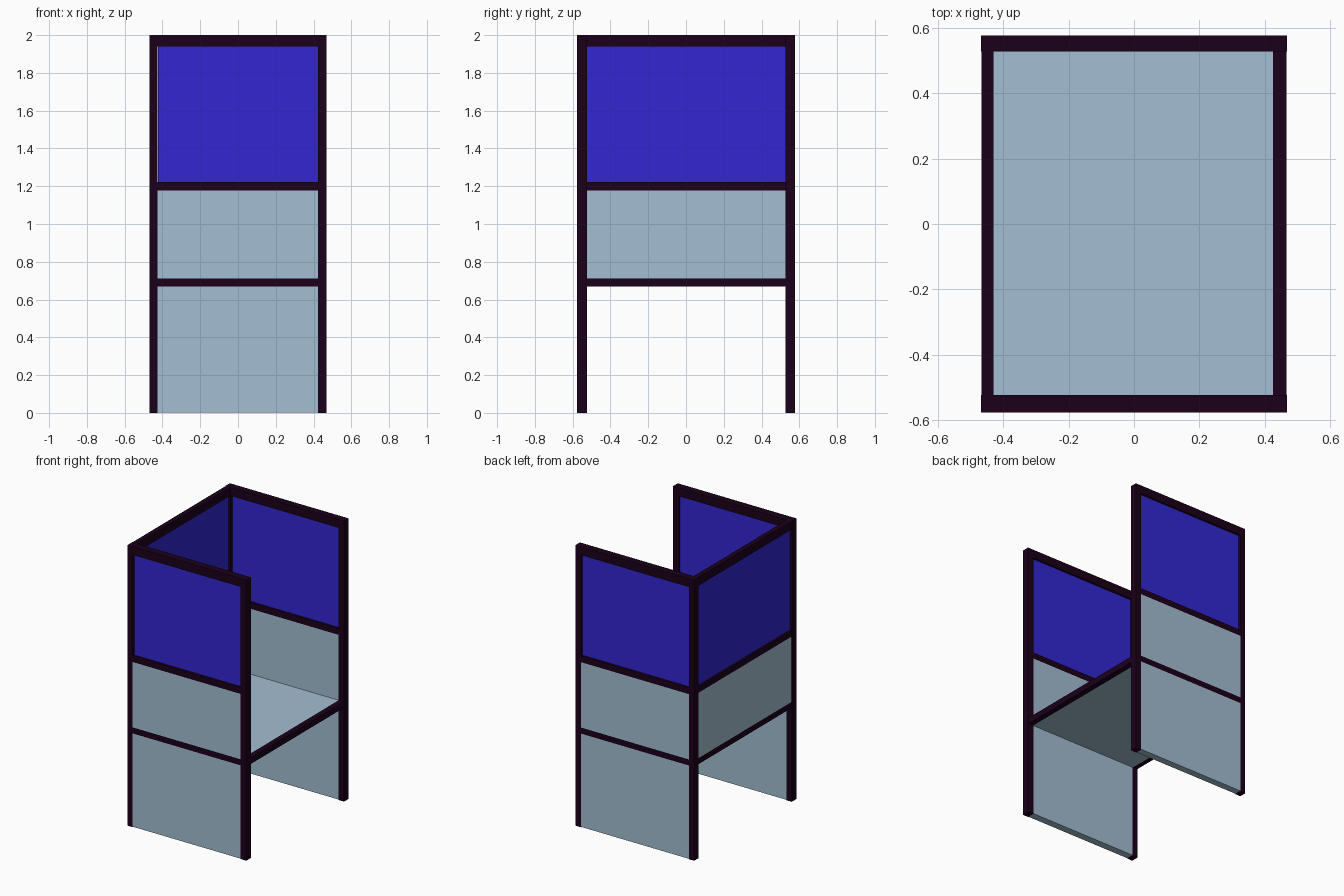
import bpy
import bmesh
from mathutils import Vector

default = bpy.data.objects.get("Cube")
if default:
    bpy.data.objects.remove(default, do_unlink=True)


def make_material(name, color):
    mat = bpy.data.materials.new(name)
    mat.use_nodes = True
    mat.diffuse_color = (*color, 1)
    mat.node_tree.nodes["Principled BSDF"].inputs["Base Color"].default_value = (*color, 1)
    return mat


FRAME = make_material("dark plum frame", (0.011, 0.0, 0.01))
PANEL = make_material("blue grey panel", (0.366, 0.515, 0.638))
SCREEN = make_material("deep blue screen", (0.032, 0.019, 0.645))


def box(name, mat, xs, ys, zs):
    """Box spanning the given (low, high) range on each axis."""
    bm = bmesh.new()
    bmesh.ops.create_cube(bm, size=1)
    spans = (xs, ys, zs)
    size = Vector([hi - lo for lo, hi in spans])
    centre = Vector([(hi + lo) / 2 for lo, hi in spans])
    bmesh.ops.scale(bm, vec=size, verts=bm.verts)
    bmesh.ops.translate(bm, vec=centre, verts=bm.verts)
    mesh = bpy.data.meshes.new(name)
    bm.to_mesh(mesh)
    bm.free()
    mesh.materials.append(mat)
    obj = bpy.data.objects.new(name, mesh)
    bpy.context.collection.objects.link(obj)
    return obj


def inset(span, amount):
    return (span[0] + amount, span[1] - amount)


# Shared heights and widths
TOP, MIDDLE, LOW = (1.94, 2.0), (1.177, 1.222), (0.668, 0.711)
RAILS = {"top": TOP, "middle": MIDDLE, "low": LOW}
SCREEN_Z = (MIDDLE[1], TOP[0])
PANEL_Z = (LOW[1], MIDDLE[0])
LEFT_POST, RIGHT_POST = (-0.468, -0.427), (0.423, 0.468)
INNER_X = (LEFT_POST[1], RIGHT_POST[0])
SCREEN_X = (INNER_X[0] + 0.004, INNER_X[1])
RECESS = 0.015

# Two full-height walls, front and back
FRONT_Y, BACK_Y = (-0.576, -0.523), (0.527, 0.577)
for side, ys in (("front", FRONT_Y), ("back", BACK_Y)):
    for hand, xs in (("right", LEFT_POST), ("left", RIGHT_POST)):
        box(f"{side}_{hand}_post", FRAME, xs, ys, (0, 2))
    for level, zs in RAILS.items():
        box(f"{side}_{level}_rail", FRAME, INNER_X, ys, zs)
    box(f"{side}_screen", SCREEN, SCREEN_X, inset(ys, RECESS), SCREEN_Z)
    box(f"{side}_middle_panel", PANEL, INNER_X, ys, PANEL_Z)
    box(f"{side}_lower_panel", PANEL, INNER_X, ys, (0.003, LOW[0]))

# Half-height side wall joining them, open beneath
INNER_Y = (FRONT_Y[1], BACK_Y[0])
WALL_X = (-0.466, -0.43)
for level, zs in RAILS.items():
    box(f"side_{level}_rail", FRAME, WALL_X, INNER_Y, zs)
box("side_screen", SCREEN, inset(WALL_X, 0.012), INNER_Y, SCREEN_Z)
box("side_panel", PANEL, WALL_X, INNER_Y, PANEL_Z)

# Desk shelf with an edge rail on the open side
EDGE_X = (0.425, 0.466)
box("desk_edge_rail", FRAME, EDGE_X, INNER_Y, LOW)
box("desk_top", PANEL, (WALL_X[1], EDGE_X[0]), INNER_Y, LOW)
